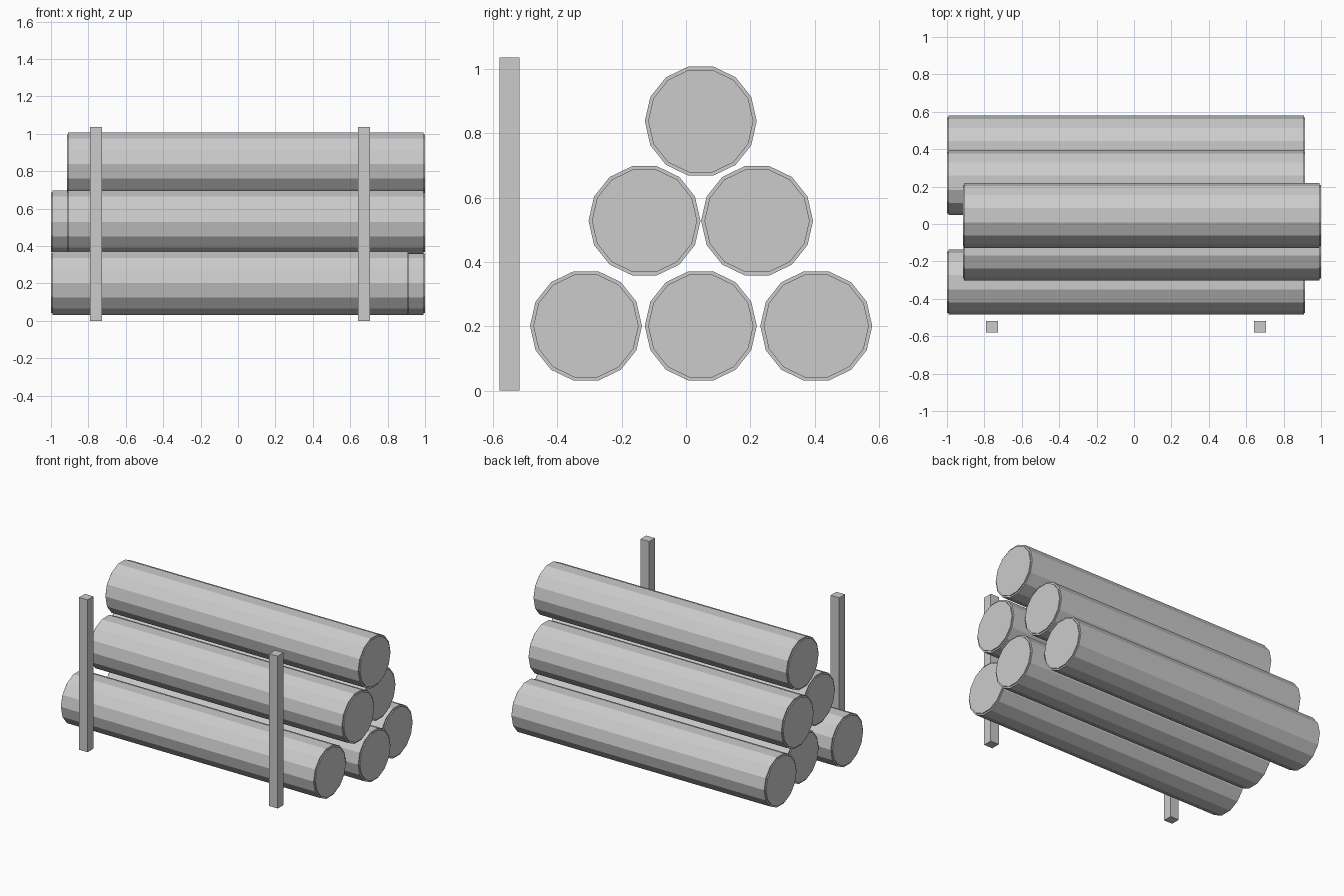
import bpy
import math

cube = bpy.data.objects.get("Cube")
if cube:
    bpy.data.objects.remove(cube, do_unlink=True)

grey = bpy.data.materials.new("plain grey")
grey.use_nodes = True
COLOUR = (0.6, 0.6, 0.6, 1)
grey.diffuse_color = COLOUR
grey.node_tree.nodes["Principled BSDF"].inputs["Base Color"].default_value = COLOUR

SIDES, RADIUS, LENGTH = 14, 0.174, 1.915
CAP = 0.007  # how far the cut end stands proud of the bark


def cylinder(name, radius, length, location):
    bpy.ops.mesh.primitive_cylinder_add(
        vertices=SIDES, radius=radius, depth=length, location=location,
        # lay along x, with flat sides at top and bottom
        rotation=(math.pi / 2, 0, math.pi / 2))
    ob = bpy.context.object
    ob.name = name
    # turn the ring so that a corner points along y
    for v in ob.data.vertices:
        x, y, z = v.co
        v.co = (y, -x, z)
    ob.data.materials.append(grey)


def log(name, shift, y, z):
    x = shift * (1 - LENGTH / 2)
    cylinder(name, RADIUS, LENGTH - 2 * CAP, (x, y, z))
    cylinder(name + "_cut_ends", RADIUS * 0.94, LENGTH, (x, y, z))


# Stacked logs, pushed alternately to either end
log("bottom_front_log", -1, -0.311, 0.201)
log("bottom_middle_log", 1, 0.046, 0.201)
log("bottom_back_log", -1, 0.405, 0.201)
log("middle_front_log", 1, -0.129, 0.528)
log("middle_back_log", -1, 0.221, 0.528)
log("top_log", 1, 0.046, 0.838)

# Upright stakes along the front
for side, x in (("right", -0.758), ("left", 0.673)):
    bpy.ops.mesh.primitive_cube_add(size=1, location=(x, -0.549, 0.518))
    stake = bpy.context.object
    stake.name = side + "_stake"
    stake.scale = (0.064, 0.062, 1.036)
    stake.data.materials.append(grey)
